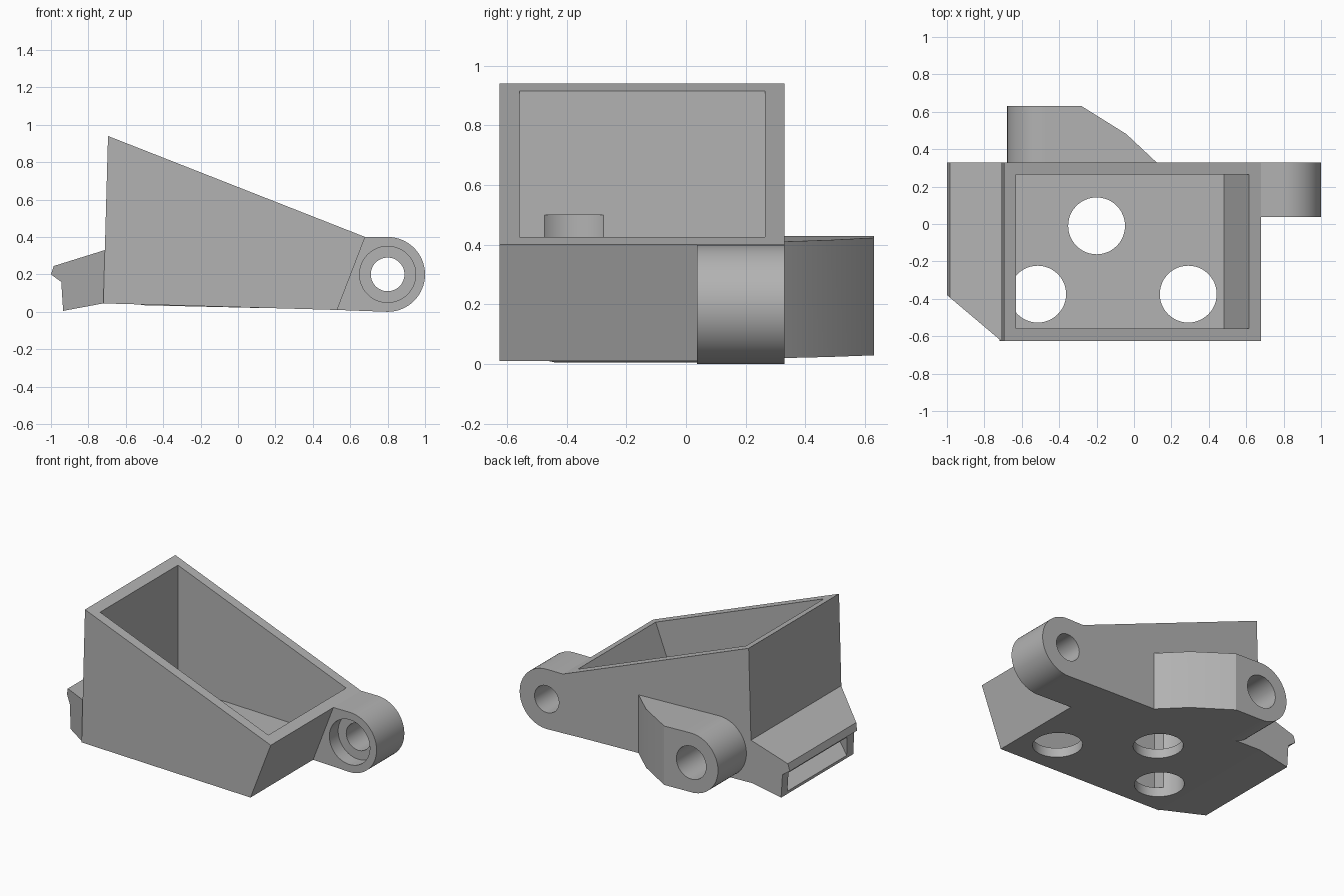
import bpy, bmesh, math
from mathutils import Vector

cube = bpy.data.objects.get("Cube")
if cube:
    bpy.data.objects.remove(cube, do_unlink=True)

grey = bpy.data.materials.new("plain grey")
grey.use_nodes = True
colour = (0.45, 0.45, 0.45, 1)
grey.diffuse_color = colour
grey.node_tree.nodes["Principled BSDF"].inputs["Base Color"].default_value = colour


def finish(name, bm):
    bmesh.ops.recalc_face_normals(bm, faces=bm.faces)
    mesh = bpy.data.meshes.new(name)
    bm.to_mesh(mesh)
    bm.free()
    mesh.materials.append(grey)
    ob = bpy.data.objects.new(name, mesh)
    bpy.context.collection.objects.link(ob)
    return ob


def prism(name, profile, y0, y1, cuts=()):
    """Extrude an xz profile along y, then trim by vertical planes (point, outward normal in xy)."""
    bm = bmesh.new()
    face = bm.faces.new([bm.verts.new((x, y0, z)) for x, z in profile])
    new = bmesh.ops.extrude_face_region(bm, geom=[face])["geom"]
    bmesh.ops.translate(bm, vec=(0, y1 - y0, 0),
                        verts=[g for g in new if isinstance(g, bmesh.types.BMVert)])
    for (px, py), (nx, ny) in cuts:
        bmesh.ops.bisect_plane(bm, geom=bm.verts[:] + bm.edges[:] + bm.faces[:],
                               plane_co=(px, py, 0), plane_no=(nx, ny, 0), clear_outer=True)
        bmesh.ops.holes_fill(bm, edges=[e for e in bm.edges if e.is_boundary])
    return finish(name, bm)


def arc(cx, cz, r, start, end, n=32):
    angles = [math.radians(start + (end - start) * i / n) for i in range(n + 1)]
    return [(cx + r * math.cos(a), cz + r * math.sin(a)) for a in angles]


def bore(cx, cz, r, y0, y1):
    return prism("cutter", arc(cx, cz, r, 0, 360, 48)[:-1], y0, y1)


def upright_hole(x, y, r, z0, z1):
    bm = bmesh.new()
    bmesh.ops.create_cone(bm, cap_ends=True, segments=48, radius1=r, radius2=r, depth=z1 - z0)
    bmesh.ops.translate(bm, vec=(x, y, (z0 + z1) / 2), verts=bm.verts)
    return finish("cutter", bm)


def carve(ob, cutters):
    bpy.context.view_layer.objects.active = ob
    for c in cutters:
        mod = ob.modifiers.new("cut", 'BOOLEAN')
        mod.operation = 'DIFFERENCE'
        mod.solver = 'EXACT'
        mod.object = c
        bpy.ops.object.modifier_apply(modifier=mod.name)
        bpy.data.objects.remove(c, do_unlink=True)


FRONT, BACK = -0.625, 0.33

# Open wedge-shaped tray with three drain holes
tray = prism("tray", [(-0.695, 0.94), (0.68, 0.4), (0.53, 0.01), (-0.72, 0.045)], FRONT, BACK)
cavity = prism("cutter", [(-0.63, 1.2), (0.92, 1.2), (0.48, 0.075), (-0.63, 0.105)], -0.558, 0.265)
# keep the cavity end wall parallel to the outer end
for v in cavity.data.vertices:
    if v.co.x > 0.9:
        v.co.x = 0.48 + (1.2 - 0.075) * 0.15 / 0.39
carve(tray, [cavity] + [upright_hole(x, y, 0.152, -0.1, 0.5)
                        for x, y in [(-0.2, -0.01), (0.29, -0.375), (-0.515, -0.375)]])

# End lug with a counterbored hole
end_lug = prism("end_lug", [(0.53, 0.01), (0.68, 0.4)] + arc(0.8, 0.2, 0.2, 90, -90), 0.037, BACK)
carve(end_lug, [bore(0.8, 0.2, 0.09, -0.1, 0.5), bore(0.8, 0.2, 0.15, -0.1, 0.13)])

# Back lug, its far side tapering into the tray wall
back_lug = prism("back_lug", arc(-0.48, 0.232, 0.198, 88, 272) + [(0.14, 0.02), (0.14, 0.41)],
                 BACK, 0.63,
                 [((-0.28, 0.63), (0.15, 0.24)), ((-0.04, 0.48), (0.15, 0.16))])
carve(back_lug, [bore(-0.48, 0.232, 0.11, 0.34, 0.8)])

# Low spout on the tall end, with a lip and an open slot, its front corner cut off
corner = [((-1.0, -0.38), (-0.245, -0.29))]
spout = prism("spout", [(-0.712, 0.33), (-0.985, 0.245), (-1.0, 0.2), (-0.945, 0.16),
                        (-0.935, 0.005), (-0.72, 0.045)], FRONT, BACK, corner)
slot = prism("cutter", [(-0.74, 0.2), (-0.945, 0.15), (-1.1, 0.15), (-1.1, -0.005), (-0.93, 0.025),
                        (-0.74, 0.06)], FRONT, 0.265, [((-0.95, -0.35), (-0.245, -0.29))])
carve(spout, [slot])

# Smooth the round surfaces, keep the corners crisp
bpy.ops.object.select_all(action='DESELECT')
for ob in (tray, end_lug, back_lug, spout):
    ob.select_set(True)
bpy.context.view_layer.objects.active = tray
bpy.ops.object.shade_smooth_by_angle(angle=math.radians(25))
